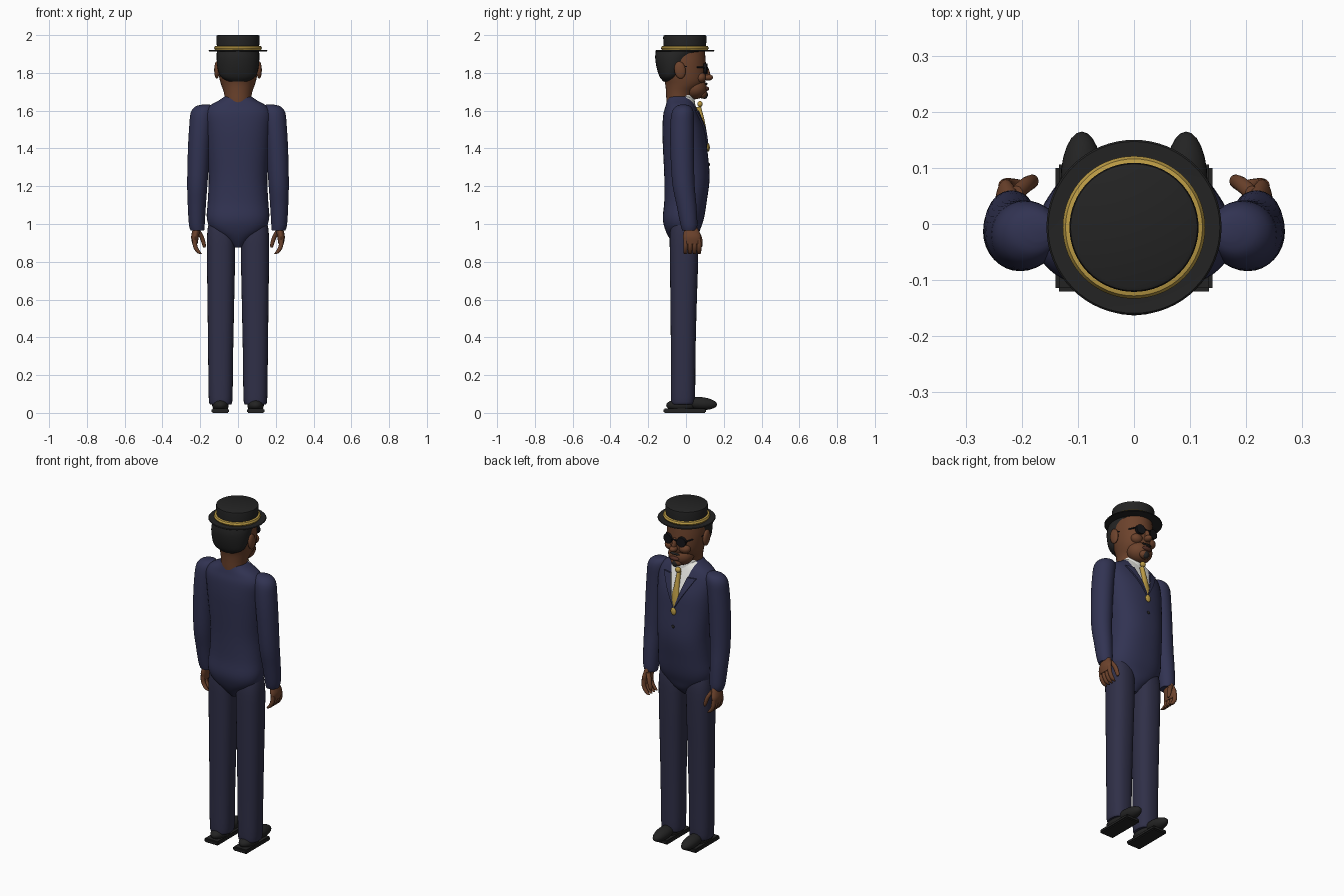
import bpy, bmesh, math
from mathutils import Vector, Matrix

cube = bpy.data.objects.get("Cube")
if cube:
    bpy.data.objects.remove(cube)

made = []


def material(name, r, g, b):
    m = bpy.data.materials.new(name)
    m.use_nodes = True
    m.diffuse_color = (r, g, b, 1)
    m.node_tree.nodes["Principled BSDF"].inputs["Base Color"].default_value = (r, g, b, 1)
    return m


navy = material("navy jacket", .031, .033, .085)
trouser = material("navy trousers", .029, .029, .064)
black = material("soft black", .017, .017, .017)
skin = material("brown skin", .15, .055, .025)
lip = material("dark lip", .09, .03, .02)
gold = material("gold", .5, .33, .06)
white = material("shirt white", .8, .8, .76)
lens = material("lens black", .007, .007, .009)


def finish(name, bm, *mats):
    bmesh.ops.recalc_face_normals(bm, faces=bm.faces)
    mesh = bpy.data.meshes.new(name)
    bm.to_mesh(mesh)
    bm.free()
    for m in mats:
        mesh.materials.append(m)
    ob = bpy.data.objects.new(name, mesh)
    bpy.context.collection.objects.link(ob)
    made.append(ob)
    return ob


def spline(rows, steps=4):
    """Catmull-Rom interpolation through rows of numbers."""
    out = []
    for i in range(len(rows) - 1):
        a, b, c, d = (Vector(rows[min(max(k, 0), len(rows) - 1)]) for k in range(i - 1, i + 3))
        for s in range(steps):
            t = s / steps
            out.append(b + (c - a) * t / 2 + (a * 2 - b * 5 + c * 4 - d) * t * t / 2
                       + (b * 3 - a - c * 3 + d) * t ** 3 / 2)
    return out + [Vector(rows[-1])]


def loft_mesh(rows, n=32, power=2.0, side=1):
    """Horizontal rings, each row being z, centre x, back y, front y, half width."""
    bm = bmesh.new()
    rings = []
    for z, x, back, front, half in spline(rows):
        ring = []
        for k in range(n):
            c, s = math.cos(math.tau * k / n), math.sin(math.tau * k / n)
            c, s = (math.copysign(abs(v) ** (2 / power), v) for v in (c, s))
            ring.append(bm.verts.new((side * x + half * c, (back + front + (front - back) * s) / 2, z)))
        rings.append(ring)
    for lo, hi in zip(rings, rings[1:]):
        for k in range(n):
            bm.faces.new((lo[k - 1], lo[k], hi[k], hi[k - 1]))
    bm.faces.new(rings[0])
    bm.faces.new(rings[-1])
    return bm


def loft(name, mat, rows, **options):
    return finish(name, loft_mesh(rows, **options), mat)


def ball(name, mat, centre, radii, tilt=0):
    bm = bmesh.new()
    turn = Matrix.Rotation(tilt, 4, "X")
    bmesh.ops.create_uvsphere(bm, u_segments=24, v_segments=14, radius=1,
                              matrix=Matrix.Translation(centre) @ turn @ Matrix.Diagonal((*radii, 1)))
    return finish(name, bm, mat)


def lathe(name, mat, profile, y):
    bm = bmesh.new()
    verts = [bm.verts.new((r, y, z)) for r, z in profile]
    edges = [bm.edges.new(p) for p in zip(verts, verts[1:])]
    bmesh.ops.spin(bm, geom=verts + edges, cent=(0, y, 0), axis=(0, 0, 1),
                   angle=math.tau, steps=64, use_duplicate=False)
    bmesh.ops.remove_doubles(bm, verts=bm.verts, dist=.0001)
    return finish(name, bm, mat)


def rod(name, mat, a, b, radius, n=12):
    a, b = Vector(a), Vector(b)
    bm = bmesh.new()
    spin = (b - a).to_track_quat("Z", "Y").to_matrix().to_4x4()
    bmesh.ops.create_cone(bm, cap_ends=True, segments=n, radius1=radius, radius2=radius,
                          depth=(b - a).length, matrix=Matrix.Translation((a + b) / 2) @ spin)
    return finish(name, bm, mat)


# Jacket body, cut along the opening and the lapels
APEX, OPEN, LAPEL, NOTCH = 1.42, .3, .58, 1.6
body = loft_mesh([(.875, 0, -.05, .01, .02), (.92, 0, -.085, .055, .07), (.97, 0, -.11, .075, .14),
                  (1.03, 0, -.123, .095, .165), (1.12, 0, -.115, .11, .16), (1.25, 0, -.115, .125, .155),
                  (1.4, 0, -.122, .112, .165), (1.5, 0, -.125, .098, .172), (1.58, 0, -.12, .07, .175),
                  (1.625, 0, -.108, .052, .15), (1.655, 0, -.1, .04, .1), (1.675, 0, -.095, .03, .07)],
                 n=48, power=2.3)


def cut(point, normal):
    faces = [f for f in body.faces if f.calc_center_median().z > APEX - .05
             and f.calc_center_median().y > -.05]
    geom = set(faces) | {e for f in faces for e in f.edges} | {v for f in faces for v in f.verts}
    bmesh.ops.bisect_plane(body, geom=list(geom), plane_co=point, plane_no=normal, dist=.00001)


cut((0, 0, APEX), (0, 0, 1))
cut((0, 0, NOTCH), (0, 0, 1))
cut((0, 0, 0), (0, 1, 0))
for slope in (OPEN, LAPEL):
    for side in (1, -1):
        cut((0, 0, APEX), (side, 0, -slope))
lapels = []
for f in body.faces:
    x, y, z = f.calc_center_median()
    if y > 0 and z > APEX:
        if abs(x) < OPEN * (z - APEX):
            f.material_index = 1
        elif abs(x) < LAPEL * (z - APEX) and z < NOTCH:
            lapels.append(f)
raised = bmesh.ops.extrude_face_region(body, geom=lapels)["geom"]
bmesh.ops.translate(body, vec=(0, .009, 0), verts=[v for v in raised if isinstance(v, bmesh.types.BMVert)])
finish("jacket", body, navy, white)
ball("jacket_button", black, (0, .121, 1.315), (.009, .006, .009))

# Collar and tie
loft("shirt_collar", white, [(1.62, 0, -.08, .05, .07), (1.66, 0, -.075, .045, .068),
                             (1.685, 0, -.07, .04, .064)])
loft("tie", gold, [(1.43, 0, .104, .116, .004), (1.47, 0, .095, .112, .022), (1.54, 0, .075, .1, .016),
                   (1.62, 0, .05, .08, .01)], n=16)
ball("tie_knot", gold, (0, .074, 1.635), (.017, .014, .016))
ball("tie_pendant", gold, (0, .118, 1.405), (.017, .008, .022))

# Head, neck and jaw
loft("head", skin, [(1.6, 0, -.1, .03, .068), (1.66, 0, -.104, .03, .07), (1.7, 0, -.106, .05, .076),
                    (1.74, 0, -.11, .095, .09), (1.78, 0, -.12, .107, .1), (1.85, 0, -.13, .105, .107),
                    (1.915, 0, -.13, .1, .103)])
ball("jaw", skin, (0, .045, 1.72), (.073, .066, .06))
ball("chin", skin, (0, .088, 1.69), (.035, .024, .026))
ball("nose_tip", skin, (0, .117, 1.776), (.021, .026, .017))
ball("nose_bridge", skin, (0, .107, 1.805), (.013, .018, .038), .3)
ball("lips", lip, (0, .109, 1.716), (.03, .013, .012))
ball("goatee", black, (0, .098, 1.684), (.02, .018, .022))
ball("moustache", black, (0, .106, 1.742), (.032, .009, .006))
loft("hair", black, [(1.755, 0, -.12, -.06, .05), (1.78, 0, -.14, -.025, .092), (1.83, 0, -.156, .02, .109),
                     (1.88, 0, -.163, .05, .113), (1.916, 0, -.16, .105, .112)])
rod("glasses_bridge", lens, (-.02, .113, 1.828), (.02, .113, 1.828), .004)

# Hat
HAT_Y = -.006
lathe("hat_brim", black, [(0, 1.912), (.13, 1.912), (.153, 1.914), (.156, 1.917), (.153, 1.92),
                          (.12, 1.918), (0, 1.918)], HAT_Y)
lathe("hat_crown", black, [(.112, 1.915), (.112, 1.94), (.115, 1.988), (.113, 1.997), (.107, 2),
                           (0, 2)], HAT_Y)
lathe("hat_band", gold, [(.11, 1.92), (.122, 1.922), (.127, 1.931), (.122, 1.941), (.11, 1.944)], HAT_Y)

# Paired parts
for side, tag in ((1, "left"), (-1, "right")):
    ball(tag + "_ear", skin, (side * .112, -.032, 1.815), (.014, .03, .046), .15)
    ball(tag + "_cheek", skin, (side * .045, .077, 1.775), (.035, .03, .028))
    rod(tag + "_lens", lens, (side * .042, .095, 1.822), (side * .044, .112, 1.822), .028, 24)
    rod(tag + "_glasses_arm", lens, (side * .068, .1, 1.828), (side * .113, -.03, 1.835), .004)

    loft(tag + "_sleeve", navy, [(.965, .215, -.02, .055, .036), (1, .218, -.03, .06, .042),
                                 (1.1, .218, -.05, .055, .048), (1.22, .215, -.073, .045, .054),
                                 (1.4, .207, -.083, .042, .058), (1.52, .198, -.083, .042, .06),
                                 (1.59, .19, -.075, .04, .06), (1.622, .18, -.055, .025, .045),
                                 (1.632, .17, -.03, 0, .02)], side=side)
    loft(tag + "_palm", skin, [(.895, .228, -.01, .075, .014), (.93, .228, -.016, .08, .02),
                               (.965, .222, -.01, .068, .02), (1, .216, 0, .05, .02)], n=20, side=side)
    for k in range(4):
        y = -.014 + .024 * k
        loft(f"{tag}_finger_{k + 1}", skin, [(.84, .195, y + .006, y + .018, .006), (.85, .208, y, y + .022, .012),
                                             (.88, .226, y, y + .024, .012), (.92, .23, y, y + .022, .012)],
             n=12, side=side)
    loft(tag + "_thumb", skin, [(.875, .178, .07, .082, .005), (.89, .18, .064, .088, .01),
                                (.93, .192, .056, .084, .012), (.965, .21, .04, .068, .012)], n=12, side=side)

    loft(tag + "_trouser_leg", trouser, [(.045, .092, -.075, .04, .056), (.08, .092, -.08, .048, .063),
                                         (.3, .092, -.08, .05, .066), (.55, .091, -.082, .056, .07),
                                         (.8, .09, -.085, .064, .074), (.95, .09, -.085, .064, .073),
                                         (1.03, .09, -.07, .05, .06)], power=2.4, side=side)

    # Shoe: flat sole with a rounded upper
    sole = bmesh.new()
    bmesh.ops.create_cube(sole, size=1, matrix=Matrix.Translation((side * .094, -.007, .012))
                          @ Matrix.Diagonal((.092, .226, .024, 1)))
    bmesh.ops.bevel(sole, geom=sole.edges[:], offset=.006, segments=2, affect="EDGES")
    finish(tag + "_sole", sole, black)
    ball(tag + "_shoe_toe", black, (side * .093, .075, .05), (.038, .09, .034), -.08)
    ball(tag + "_shoe_heel", black, (side * .093, -.025, .04), (.044, .08, .034))

# Smooth shading with sharp edges kept
bpy.ops.object.select_all(action="DESELECT")
for ob in made:
    ob.select_set(True)
bpy.context.view_layer.objects.active = made[0]
bpy.ops.object.shade_smooth_by_angle(angle=math.radians(40))
